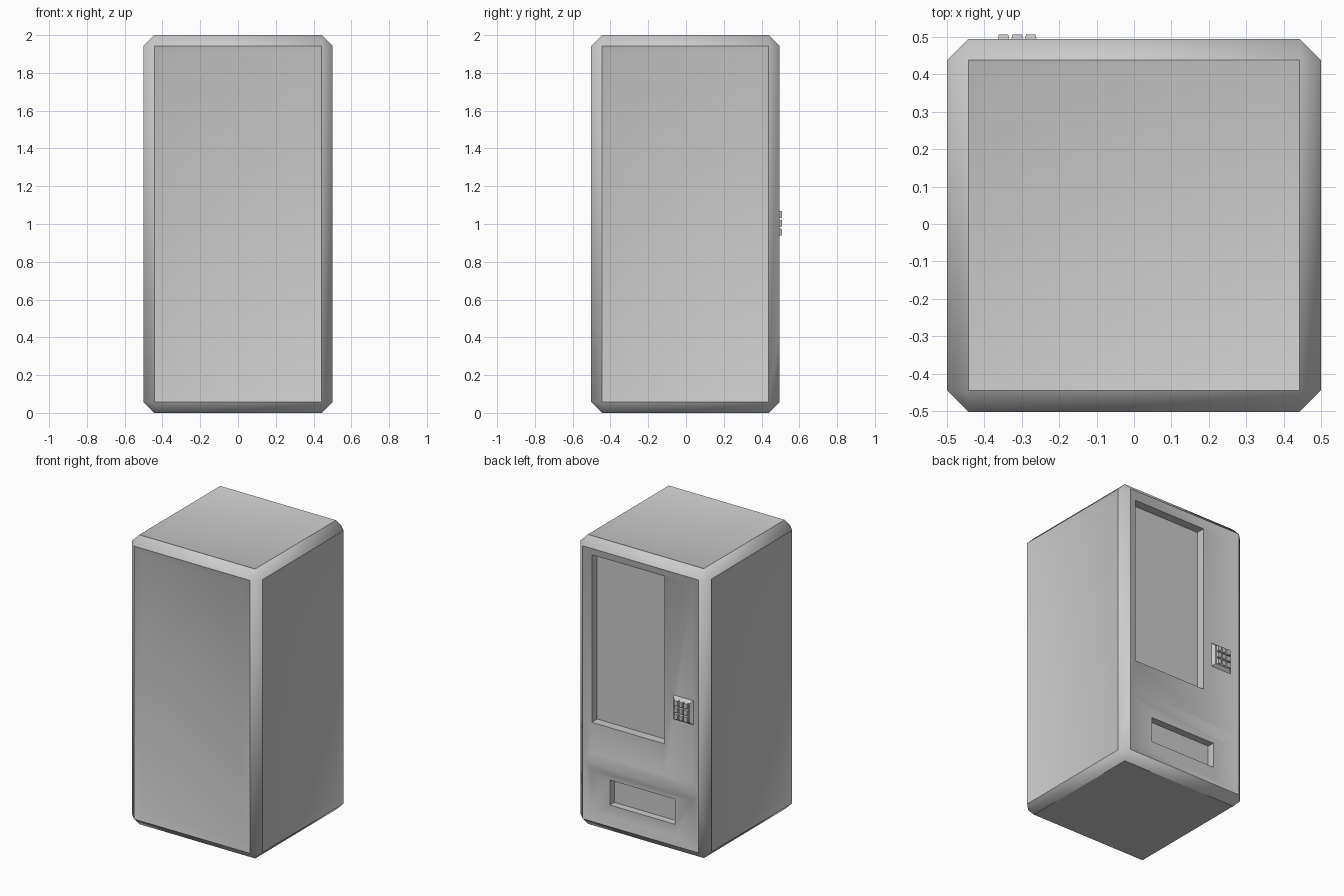
import bpy, bmesh, math
from mathutils import Vector

if "Cube" in bpy.data.objects:
    bpy.data.objects.remove(bpy.data.objects["Cube"])

CH = 0.057            # corner chamfer
INSET = 0.02          # depth of the dished panels
Y0, Y1 = -0.502, 0.495


def finish(bm, name):
    bmesh.ops.recalc_face_normals(bm, faces=bm.faces)
    mesh = bpy.data.meshes.new(name)
    bm.to_mesh(mesh)
    bm.free()
    ob = bpy.data.objects.new(name, mesh)
    bpy.context.collection.objects.link(ob)
    bpy.ops.object.select_all(action='DESELECT')
    ob.select_set(True)
    bpy.context.view_layer.objects.active = ob
    bpy.ops.object.shade_smooth_by_angle(angle=math.radians(40))
    return ob


def box(x0, x1, y0, y1, z0, z1, taper=0.0):
    """Box whose +y end is narrowed by taper on every side."""
    bm = bmesh.new()
    bmesh.ops.create_cube(bm, size=1)
    for v in bm.verts:
        t = taper if v.co.y > 0 else 0
        v.co = Vector((x1 - t if v.co.x > 0 else x0 + t,
                       y1 if v.co.y > 0 else y0,
                       z1 - t if v.co.z > 0 else z0 + t))
    return bm


def split(bm, face, co, no):
    """Cut one face by a plane; return (part on +no side, other part)."""
    geom = [face] + list(face.edges) + list(face.verts)
    res = bmesh.ops.bisect_plane(bm, geom=geom, plane_co=co, plane_no=no, dist=1e-5)
    parts = [g for g in res['geom'] if isinstance(g, bmesh.types.BMFace)]
    parts.sort(key=lambda f: (f.calc_center_median() - Vector(co)).dot(Vector(no)))
    return parts[-1], parts[0]


def carve(bm, face, cuts, depth):
    """Trim a face with planes, then push the kept part in along -y."""
    for co, no in cuts:
        face = split(bm, face, co, no)[0]
    new = bmesh.ops.extrude_discrete_faces(bm, faces=[face])['faces'][0]
    bmesh.ops.translate(bm, verts=list(new.verts), vec=(0, -depth, 0))


# Cabinet: chamfered box with dished panels
bm = box(-0.5, 0.5, Y0, Y1, 0, 2)
bmesh.ops.bevel(bm, geom=list(bm.edges), offset=CH, segments=1, affect='EDGES')
bm.normal_update()
big = [f for f in bm.faces if f.calc_area() > 0.5]
back = next(f for f in big if f.normal.y > 0.9)
panels = [f for f in big if f is not back and f.normal.z > -0.9]

# Service side divided into upper and lower panels
upper, lower = split(bm, back, (0, Y1, 0.46), (0, 0, 1))
bm.normal_update()
bmesh.ops.inset_individual(bm, faces=panels + [upper, lower],
                           thickness=0.055, depth=-INSET, use_even_offset=True)

# Display window and delivery slot
carve(bm, upper, [((-0.17, 0, 0), (1, 0, 0)), ((0, 0, 0.73), (0, 0, 1))], 0.06)
carve(bm, lower, [((-0.25, 0, 0), (1, 0, 0)), ((0.25, 0, 0), (-1, 0, 0)),
                  ((0, 0, 0.195), (0, 0, 1)), ((0, 0, 0.368), (0, 0, -1))], 0.05)
finish(bm, "cabinet")

# Keypad base
finish(box(-0.395, -0.23, Y1 - INSET - 0.005, Y1 - 0.002, 0.915, 1.092, 0.024), "keypad_base")

# Keypad buttons
for i in range(3):
    for j in range(3):
        x = -0.349 + i * 0.0365
        z = 0.957 + j * 0.0465
        finish(box(x - 0.0165, x + 0.0165, Y1 - 0.006, 0.507, z - 0.021, z + 0.021, 0.004),
               f"keypad_button_{i}_{j}")
